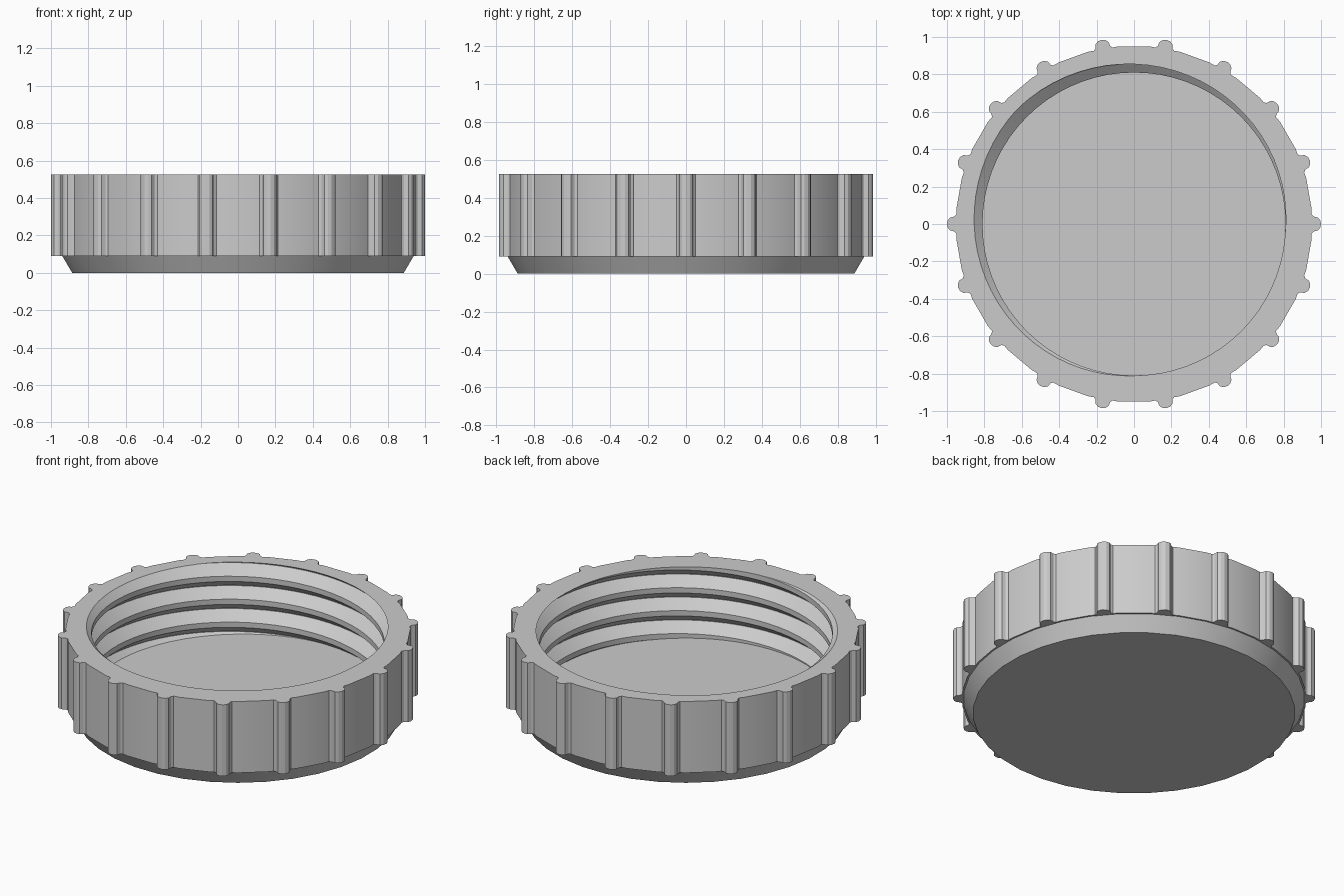
import bpy, bmesh
from math import radians, cos, sin, tau
from mathutils import Vector, Matrix

if "Cube" in bpy.data.objects:
    bpy.data.objects.remove(bpy.data.objects["Cube"], do_unlink=True)

TOP, FLOOR, RIB_BASE = 0.525, 0.09, 0.09
CREST, ROOT, PITCH = 0.81, 0.875, 0.14
SIDES, STEPS, RIBS = 36, 72, 18

grey = bpy.data.materials.new("plain_grey")
grey.use_nodes = True
colour = (0.6, 0.6, 0.6, 1)
grey.diffuse_color = colour
grey.node_tree.nodes["Principled BSDF"].inputs["Base Color"].default_value = colour


def finish(name, bm, angle):
    bmesh.ops.recalc_face_normals(bm, faces=bm.faces[:])
    for f in bm.faces:
        f.smooth = True
    mesh = bpy.data.meshes.new(name)
    bm.to_mesh(mesh)
    bm.free()
    mesh.set_sharp_from_angle(angle=radians(angle))
    mesh.materials.append(grey)
    obj = bpy.data.objects.new(name, mesh)
    bpy.context.collection.objects.link(obj)
    return obj


def polar(r, a, z):
    return Vector((r * cos(a), r * sin(a), z))


def flat_edges(bm, z):
    return [e for e in bm.edges if e.is_boundary
            and all(abs(v.co.z - z) < 1e-4 for v in e.verts)]


# Threaded bore: one groove profile swept up a helix, then trimmed flat
bm = bmesh.new()
profile = [(CREST, -0.07), (CREST, -0.054), (ROOT, -0.001),
           (ROOT, 0.001), (CREST, 0.054), (CREST, 0.07)]
rows = []
for i in range(-STEPS, 6 * STEPS + 1):
    a = i * tau / STEPS
    lift = TOP + PITCH * (i / STEPS - 4 - 135 / 360)
    rows.append([bm.verts.new(polar(r, a, lift + dz)) for r, dz in profile])
for p, q in zip(rows, rows[1:]):
    for j in range(len(profile) - 1):
        bm.faces.new((p[j], q[j], q[j + 1], p[j + 1]))
bmesh.ops.remove_doubles(bm, verts=bm.verts[:], dist=1e-4)
for z, up in ((TOP, 1), (FLOOR, -1)):
    bmesh.ops.bisect_plane(bm, geom=bm.verts[:] + bm.edges[:] + bm.faces[:],
                           plane_co=(0, 0, z), plane_no=(0, 0, up),
                           clear_outer=True, dist=1e-6)
bmesh.ops.remove_doubles(bm, verts=bm.verts[:], dist=1e-4)
rim = flat_edges(bm, TOP)
bmesh.ops.contextual_create(bm, geom=flat_edges(bm, FLOOR))

# Outer shell: chamfered base and straight wall
shell = [(0.89, 0), (0.943, RIB_BASE), (0.953, RIB_BASE), (0.953, TOP)]
rings = [[bm.verts.new(polar(r, (i + 0.5) * tau / SIDES, z)) for i in range(SIDES)]
         for r, z in shell]
for lo, hi in zip(rings, rings[1:]):
    for i in range(SIDES):
        k = (i + 1) % SIDES
        bm.faces.new((lo[i], lo[k], hi[k], hi[i]))
bm.faces.new(rings[0][::-1])

# Flat rim joining shell and bore
outer = [bm.edges.get((rings[-1][i], rings[-1][i - 1])) for i in range(SIDES)]
bmesh.ops.triangle_fill(bm, edges=rim + outer, use_beauty=True, normal=(0, 0, 1))
finish("cap_body", bm, 25)

# Grip ribs: rounded bars spaced around the wall
bm = bmesh.new()
outline = [(0.93, -0.055), (0.95, -0.05), (0.96, -0.04)]
outline += [(0.965 + 0.035 * cos(radians(t)), 0.04 * sin(radians(t)))
            for t in range(-60, 61, 30)]
outline += [(0.96, 0.04), (0.95, 0.05), (0.93, 0.055)]
for n in range(RIBS):
    turn = Matrix.Rotation(n * tau / RIBS, 3, "Z")
    face = bm.faces.new([bm.verts.new(turn @ Vector((x, y, RIB_BASE)))
                         for x, y in outline])
    new = bmesh.ops.extrude_face_region(bm, geom=[face], use_keep_orig=True)["geom"]
    bmesh.ops.translate(bm, vec=(0, 0, TOP - RIB_BASE),
                        verts=[v for v in new if isinstance(v, bmesh.types.BMVert)])
finish("grip_ribs", bm, 25)
